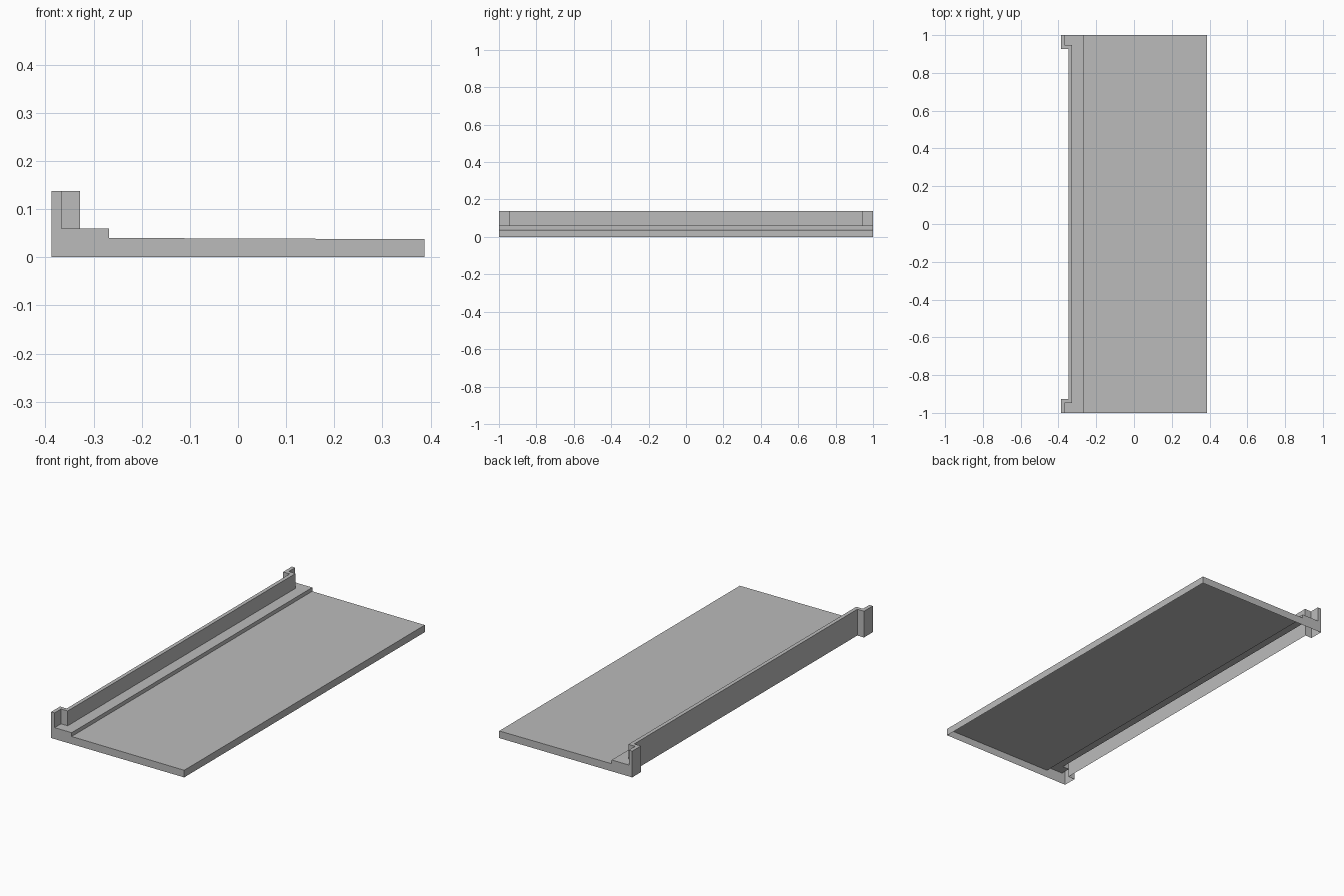
import bpy, bmesh

if "Cube" in bpy.data.objects:
    bpy.data.objects.remove(bpy.data.objects["Cube"])

W = 0.387                        # half width in x
LIP, LEDGE, FLOOR, EDGE = 0.138, 0.06, 0.04, 0.0375   # heights
STEP_X = -0.268                  # front edge of the ledge
T = 0.02                         # lip thickness

grey = bpy.data.materials.new("mid_grey")
grey.diffuse_color = (0.5, 0.5, 0.5, 1)
grey.use_nodes = True
grey.node_tree.nodes["Principled BSDF"].inputs["Base Color"].default_value = grey.diffuse_color

bm = bmesh.new()


def face(*pts):
    return bm.faces.new([bm.verts.new(p) for p in pts])


def wall(path, z0, z1):
    for (ax, ay), (bx, by) in zip(path, path[1:]):
        face((ax, ay, z0), (bx, by, z0), (bx, by, z1), (ax, ay, z1))


def lip_path(end_x, jog_y):
    # plan line of the lip: straight middle, both ends kicked outward
    mid_x = end_x + 0.039
    half = [(end_x, -1), (end_x, -jog_y), (mid_x, -jog_y)]
    return half + [(x, -y) for x, y in reversed(half)]


outer = lip_path(-W, 0.927)
inner = lip_path(-W + T, 0.947)

# raised lip: outside, inside and top rim
wall(outer, 0, LIP)
wall(inner, LEDGE, LIP)
for i in range(5):
    face(*[(x, y, LIP) for x, y in (outer[i], outer[i + 1], inner[i + 1], inner[i])])

# ledge, small riser, gently sloping floor and far edge
face(*[(x, y, LEDGE) for x, y in inner + [(STEP_X, 1), (STEP_X, -1)]])
wall([(STEP_X, -1), (STEP_X, 1)], FLOOR, LEDGE)
face((STEP_X, -1, FLOOR), (W, -1, EDGE), (W, 1, EDGE), (STEP_X, 1, FLOOR))
wall([(W, -1), (W, 1)], 0, EDGE)

# end profiles (the underside stays open)
profile = [(-W, 0), (-W, LIP), (-W + T, LIP), (-W + T, LEDGE), (STEP_X, LEDGE),
           (STEP_X, FLOOR), (W, EDGE), (W, 0)]
for y in (-1, 1):
    face(*[(x, y, z) for x, z in profile])

# weld and make all faces point outward
bmesh.ops.remove_doubles(bm, verts=bm.verts[:], dist=0.0005)
bmesh.ops.recalc_face_normals(bm, faces=bm.faces[:])
bm.normal_update()
if max(bm.faces, key=lambda f: f.calc_area()).normal.z < 0:
    bmesh.ops.reverse_faces(bm, faces=bm.faces[:])

mesh = bpy.data.meshes.new("lipped_tray")
bm.to_mesh(mesh)
bm.free()
mesh.materials.append(grey)
bpy.context.collection.objects.link(bpy.data.objects.new("lipped_tray", mesh))
